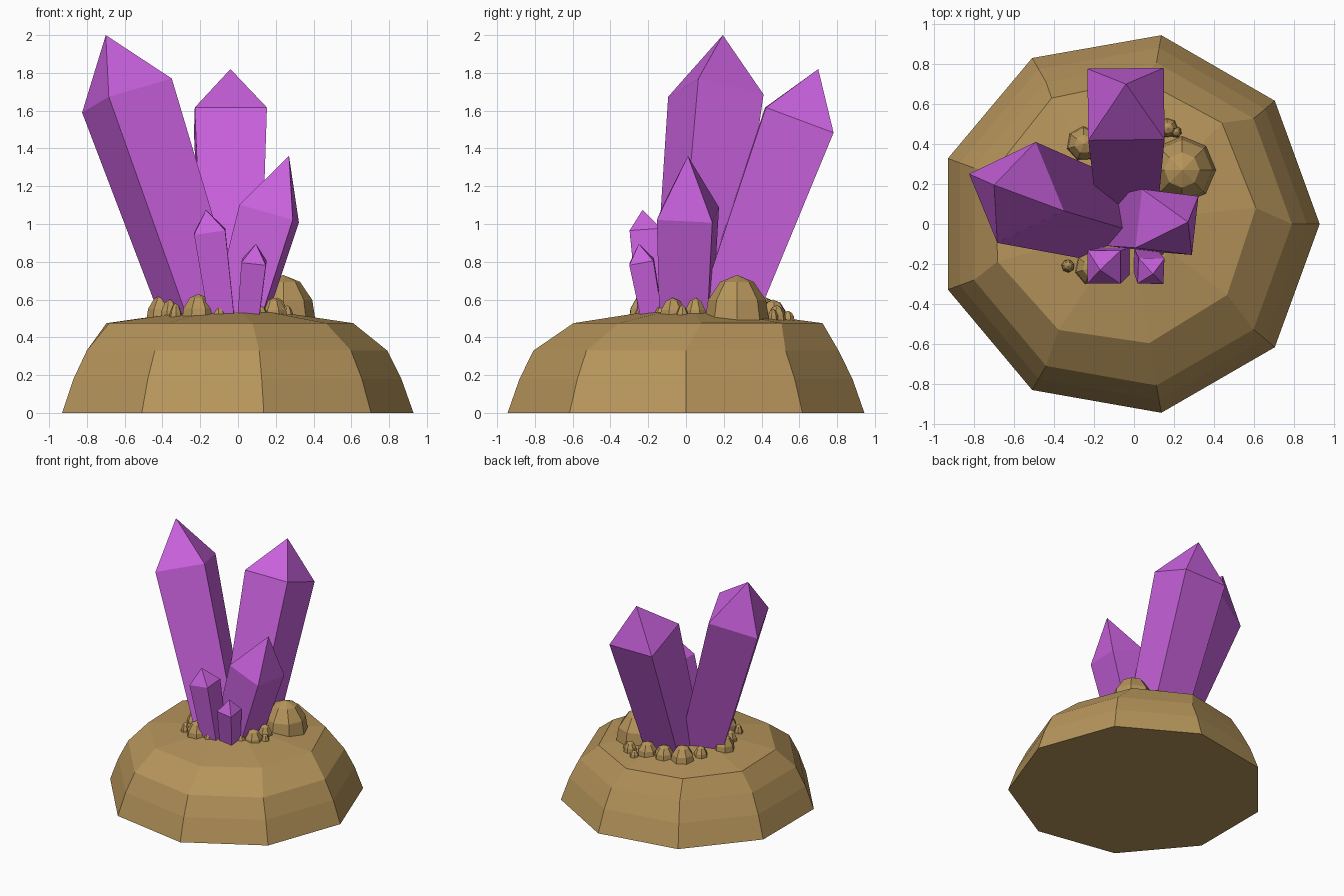
import bpy
import bmesh
from math import cos, sin, radians, tau
from mathutils import Vector

cube = bpy.data.objects.get("Cube")
if cube:
    bpy.data.objects.remove(cube, do_unlink=True)


def material(name, colour):
    mat = bpy.data.materials.new(name)
    mat.use_nodes = True
    mat.diffuse_color = (*colour, 1)
    mat.node_tree.nodes["Principled BSDF"].inputs["Base Color"].default_value = (*colour, 1)
    return mat


brown = material("sandy brown stone", (0.47, 0.30, 0.105))
purple = material("purple crystal", (0.58, 0.12, 0.72))


def loft(name, rings, apex, mat):
    """Bridge equal-sized rings of points, close the bottom and end in a point."""
    bm = bmesh.new()
    loops = [[bm.verts.new(p) for p in ring] for ring in rings]
    n = len(loops[0])
    bm.faces.new(loops[0][::-1])
    for low, high in zip(loops, loops[1:]):
        for i in range(n):
            j = (i + 1) % n
            bm.faces.new((low[i], low[j], high[j], high[i]))
    tip = bm.verts.new(apex)
    for i in range(n):
        bm.faces.new((loops[-1][i], loops[-1][(i + 1) % n], tip))
    bmesh.ops.recalc_face_normals(bm, faces=bm.faces)
    mesh = bpy.data.meshes.new(name)
    bm.to_mesh(mesh)
    bm.free()
    mesh.materials.append(mat)
    obj = bpy.data.objects.new(name, mesh)
    bpy.context.collection.objects.link(obj)
    return obj


def ring(x, y, z, radius, sides, phase=0.0):
    angles = [phase + tau * i / sides for i in range(sides)]
    return [Vector((x + radius * cos(a), y + radius * sin(a), z)) for a in angles]


def crystal(name, base, shoulder, tip, base_half, top_half, twist):
    """Square tapering shaft around a leaning axis, with a pyramid tip."""
    base, shoulder = Vector(base), Vector(shoulder)
    axis = (shoulder - base).normalized()
    u = axis.cross(Vector((0, 0, 1))).normalized()
    v = axis.cross(u)
    rings = []
    for centre, half in ((base, base_half), (shoulder, top_half)):
        r = half * 2 ** 0.5
        angles = [radians(twist + 90 * i) for i in range(4)]
        rings.append([centre + r * (u * cos(a) + v * sin(a)) for a in angles])
    loft(name, rings, tip, purple)


def rock(name, x, y, top, radius, sides, phase):
    """Small faceted dome sunk slightly into the mound."""
    low = 0.49
    h = top - low
    rings = [ring(x, y, low + h * t, radius * s, sides, phase)
             for t, s in ((0, 1), (0.45, 0.9), (0.85, 0.52))]
    loft(name, rings, (x, y, top), brown)


# Mound
loft("mound", [
    ring(-0.03, 0, 0, 0.959, 9),
    ring(-0.03, 0, 0.18, 0.895, 9),
    ring(-0.03, 0, 0.33, 0.82, 9),
    ring(-0.06, 0.06, 0.475, 0.67, 9, 0.03),
    ring(-0.04, 0.03, 0.53, 0.28, 9, 0.05),
], (-0.03, 0.02, 0.54), brown)

# Crystals
crystal("tall_left_crystal", (-0.17, 0.03, 0.45), (-0.588, 0.158, 1.68),
        (-0.70, 0.195, 2.0), 0.155, 0.191, -4)
crystal("back_crystal", (-0.035, 0.19, 0.45), (-0.04, 0.60, 1.55),
        (-0.04, 0.70, 1.82), 0.15, 0.191, 45)
crystal("right_crystal", (-0.01, 0.0, 0.45), (0.165, 0.01, 1.055),
        (0.27, 0.01, 1.36), 0.125, 0.148, 35)
crystal("small_front_crystal", (-0.08, -0.18, 0.45), (-0.15, -0.215, 0.96),
        (-0.17, -0.23, 1.075), 0.066, 0.083, -72)
crystal("tiny_front_crystal", (0.05, -0.17, 0.45), (0.085, -0.235, 0.80),
        (0.095, -0.25, 0.895), 0.055, 0.065, 105)

# Rocks around the crystals: x, y, top, radius
rocks = [
    (0.24, 0.27, 0.73, 0.17),
    (-0.21, -0.22, 0.63, 0.09),
    (-0.40, 0.08, 0.625, 0.085),
    (-0.33, -0.21, 0.58, 0.035),
    (-0.10, -0.24, 0.57, 0.035),
    (-0.36, -0.06, 0.60, 0.055),
    (0.19, -0.07, 0.61, 0.075),
    (0.21, 0.05, 0.61, 0.06),
    (0.12, -0.13, 0.57, 0.04),
    (0.26, -0.02, 0.57, 0.035),
    (-0.25, 0.40, 0.62, 0.09),
    (-0.33, 0.28, 0.59, 0.055),
    (-0.11, 0.44, 0.60, 0.075),
    (0.03, 0.46, 0.60, 0.08),
    (0.17, 0.48, 0.57, 0.05),
    (0.21, 0.46, 0.55, 0.03),
    (0.09, 0.54, 0.54, 0.035),
]
for i, (x, y, top, radius) in enumerate(rocks):
    rock(f"rock_{i + 1}", x, y, top, radius, 8 if radius > 0.1 else 7, i * 0.7)
